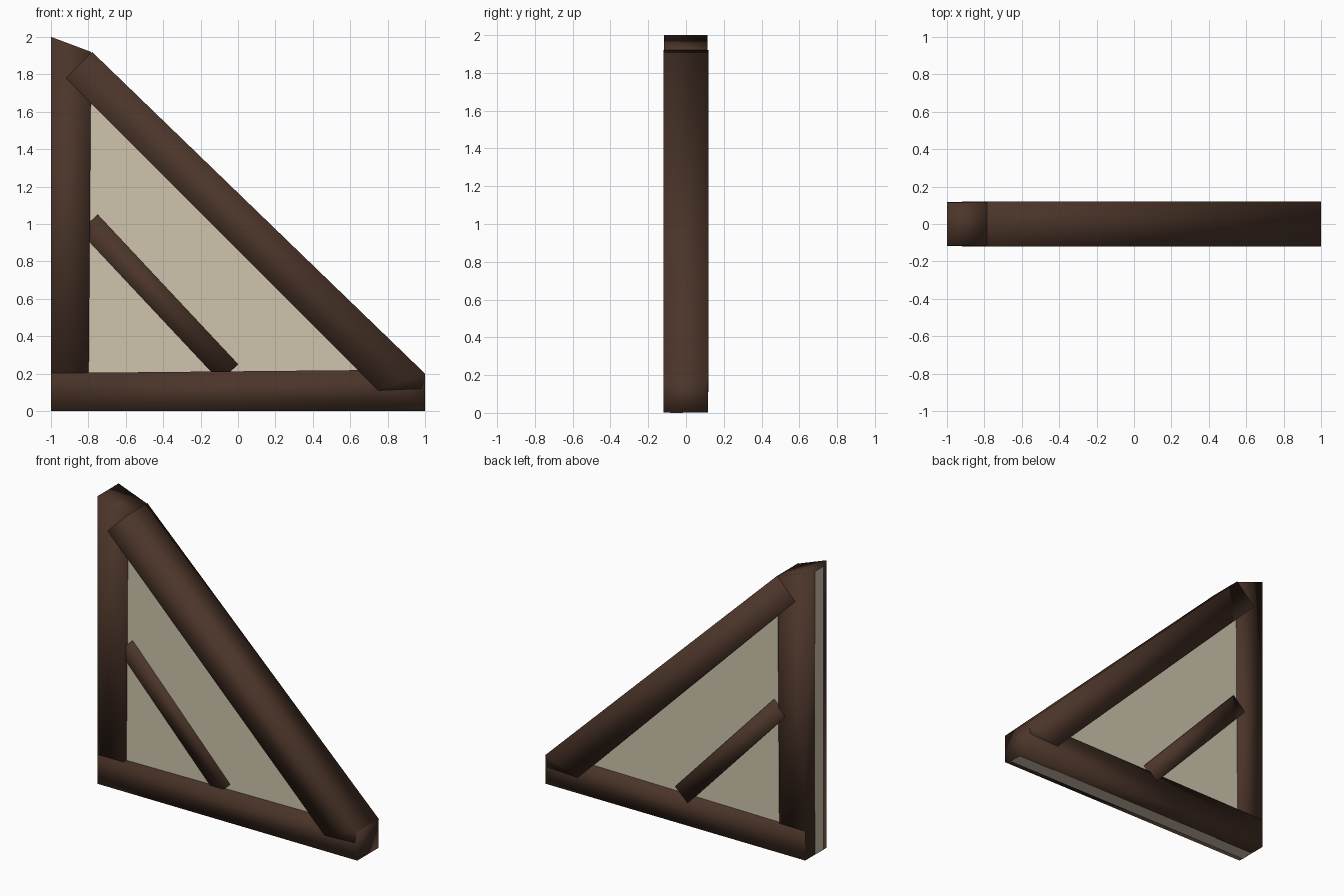
import bpy, bmesh

if "Cube" in bpy.data.objects:
    bpy.data.objects.remove(bpy.data.objects["Cube"])


def material(name, rgb):
    m = bpy.data.materials.new(name)
    m.diffuse_color = (*rgb, 1)
    m.use_nodes = True
    m.node_tree.nodes["Principled BSDF"].inputs["Base Color"].default_value = m.diffuse_color
    return m


wood = material("dark_timber", (0.07, 0.035, 0.022))
plaster = material("plaster", (0.62, 0.56, 0.42))


def prism(name, front, y0, y1, mat, smooth=True, back=None):
    """Extrude an x/z outline from y0 (front) to y1 (back)."""
    back = back or front
    bm = bmesh.new()
    f = [bm.verts.new((x, y0, z)) for x, z in front]
    b = [bm.verts.new((x, y1, z)) for x, z in back]
    n = len(f)
    bm.faces.new(f)
    bm.faces.new(b[::-1])
    for i in range(n):
        j = (i + 1) % n
        bm.faces.new((f[j], f[i], b[i], b[j]))
    bmesh.ops.recalc_face_normals(bm, faces=bm.faces)
    for face in bm.faces:
        face.smooth = smooth
    me = bpy.data.meshes.new(name)
    bm.to_mesh(me)
    bm.free()
    ob = bpy.data.objects.new(name, me)
    me.materials.append(mat)
    bpy.context.collection.objects.link(ob)
    return ob


# upright post with a sloping top
prism("post", [(-0.999, 0.002), (-0.80, 0.002), (-0.785, 1.92), (-0.999, 2.0)],
      -0.116, 0.115, wood)

# sill beam along the bottom
prism("sill_beam", [(-0.999, 0.001), (1.0, 0.001), (1.0, 0.20), (0.80, 0.22), (-0.999, 0.203)],
      -0.118, 0.117, wood)

# long sloping rafter, slightly proud of the post
prism("rafter", [(-0.92, 1.78), (0.75, 0.11), (0.98, 0.12), (1.0, 0.20), (-0.78, 1.92)],
      -0.119, 0.119, wood)

# short diagonal brace
prism("brace", [(-0.846, 0.96), (-0.096, 0.16), (0.0, 0.25), (-0.75, 1.05)],
      -0.10, 0.119, wood)

# plaster infill; its front half shows flush on the left and bottom edges
prism("plaster_panel",
      [(-1.0, 0.0), (0.98, 0.0), (0.98, 0.10), (-0.85, 1.88), (-1.0, 1.97)],
      -0.085, 0.10, plaster, smooth=False,
      back=[(-0.998, 0.002), (0.98, 0.002), (0.98, 0.10), (-0.85, 1.88), (-0.998, 1.97)])
